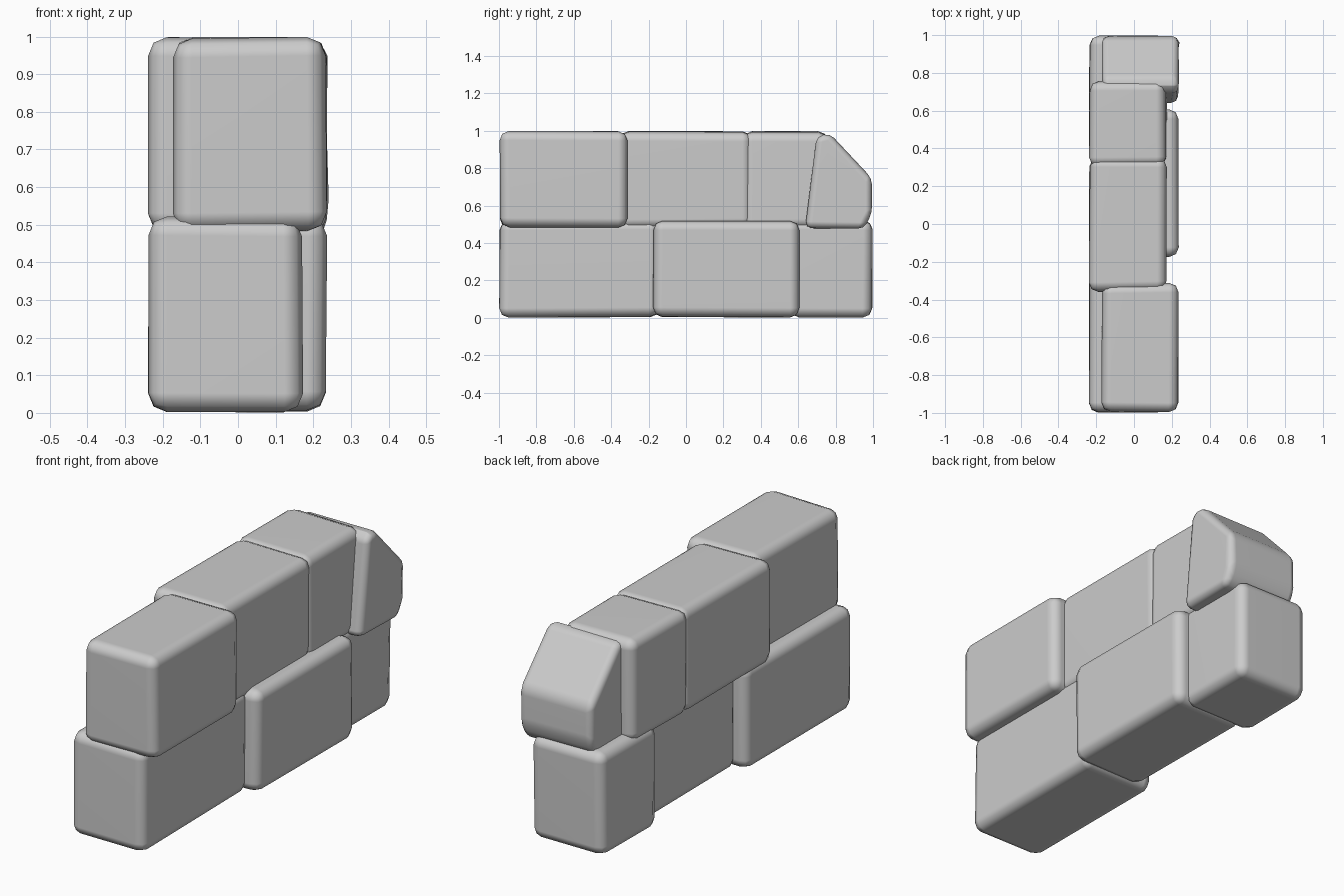
import bpy, bmesh, random
from mathutils import Vector

random.seed(4)
cube = bpy.data.objects.get("Cube")
if cube:
    bpy.data.objects.remove(cube, do_unlink=True)

stone = bpy.data.materials.new("grey_stone")
stone.use_nodes = True
grey = (0.6, 0.6, 0.6, 1)
stone.diffuse_color = grey
stone.node_tree.nodes["Principled BSDF"].inputs["Base Color"].default_value = grey


def block(name, left, profile, bevel=0.05):
    """Extrude a (y, z) outline across the wall and wear down its edges."""
    x0, x1 = (-0.175, 0.24) if left else (-0.24, 0.175)
    bm = bmesh.new()
    ring = [bm.verts.new((x0, y, z)) for y, z in profile]
    face = bm.faces.new(ring)
    side = bmesh.ops.extrude_face_region(bm, geom=[face])["geom"]
    for v in side:
        if isinstance(v, bmesh.types.BMVert):
            v.co.x = x1
    bmesh.ops.recalc_face_normals(bm, faces=bm.faces)
    # slight unevenness of hewn stone
    centre = sum((v.co for v in bm.verts), Vector()) / len(bm.verts)
    for v in bm.verts:
        for i in range(3):
            step = random.uniform(0, 0.008)
            v.co[i] += step if v.co[i] < centre[i] else -step
    bmesh.ops.bevel(bm, geom=bm.edges[:], offset=bevel, segments=2, profile=0.5,
                    affect='EDGES', clamp_overlap=True)
    bmesh.ops.recalc_face_normals(bm, faces=bm.faces)
    for f in bm.faces:
        f.smooth = True
    mesh = bpy.data.meshes.new(name)
    bm.to_mesh(mesh)
    bm.free()
    mesh.materials.append(stone)
    ob = bpy.data.objects.new(name, mesh)
    bpy.context.collection.objects.link(ob)
    # broad faces stay flat, worn edges blend
    ob.modifiers.new("worn_shading", 'WEIGHTED_NORMAL').weight = 60
    return ob


def box(y0, y1, z0, z1):
    return [(y0, z0), (y1, z0), (y1, z1), (y0, z1)]


# lower course
block("lower_front_stone", False, box(-1, -0.14, 0, 0.525))
block("lower_middle_stone", True, box(-0.18, 0.61, 0, 0.52))
block("lower_back_stone", False, box(0.55, 1, 0, 0.525))

# upper course
block("upper_front_stone", True, box(-1, -0.31, 0.48, 1))
block("upper_middle_stone", False, box(-0.36, 0.355, 0.475, 1))
block("upper_rear_stone", False, box(0.3, 0.76, 0.475, 1))

# broken stone at the end of the upper course
block("broken_end_stone", True,
      [(0.63, 0.475), (0.96, 0.475), (1, 0.56), (1, 0.75), (0.76, 0.99), (0.69, 0.97)],
      0.05)
